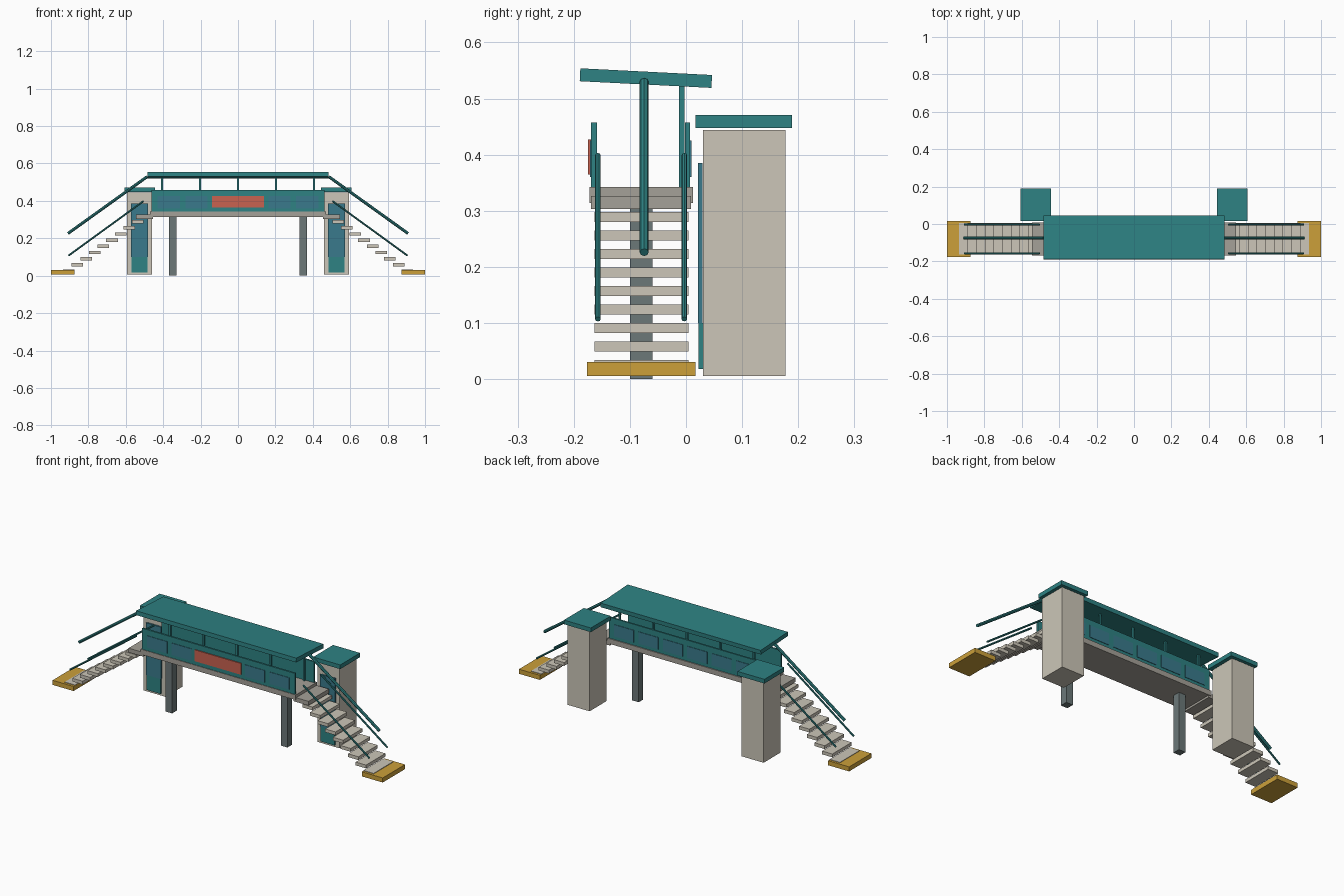
import bpy, math
from mathutils import Vector

if "Cube" in bpy.data.objects:
    bpy.data.objects.remove(bpy.data.objects["Cube"])


def material(name, r, g, b):
    m = bpy.data.materials.new(name)
    lin = lambda c: ((c / 255 + 0.055) / 1.055) ** 2.4
    m.diffuse_color = (lin(r), lin(g), lin(b), 1)
    m.use_nodes = True
    m.node_tree.nodes["Principled BSDF"].inputs["Base Color"].default_value = m.diffuse_color
    return m


TEAL = material("teal paint", 46, 130, 131)
STONE = material("pale concrete", 204, 198, 184)
GREY = material("deck concrete", 165, 161, 152)
STEEL = material("dark grey steel", 108, 120, 121)
YELLOW = material("yellow paving", 204, 160, 58)
RED = material("red panel", 200, 98, 80)
BLUE = material("blue glass", 58, 122, 140)


def box(name, x, y, z, mat):
    """Box from (min, max) ranges on each axis."""
    bpy.ops.mesh.primitive_cube_add(size=1)
    o = bpy.context.object
    o.name = name
    for v in o.data.vertices:
        v.co = [r[0] if c < 0 else r[1] for c, r in zip(v.co, (x, y, z))]
    o.data.materials.append(mat)
    return o


def rod(name, a, b, radius, mat, sides=8):
    a, b = Vector(a), Vector(b)
    d = b - a
    bpy.ops.mesh.primitive_cylinder_add(
        vertices=sides, radius=radius, depth=d.length, location=(a + b) / 2,
        rotation=d.to_track_quat('Z', 'Y').to_euler())
    o = bpy.context.object
    o.name = name
    o.data.materials.append(mat)
    return o


def span(s, a, b):
    """Range a..b on the side s (+1 right, -1 left)."""
    return tuple(sorted((s * a, s * b)))


# Bridge deck and side walls
box("deck", (-0.47, 0.47), (-0.172, 0.0125), (0.314, 0.342), GREY)
box("front_wall", (-0.463, 0.463), (-0.169, -0.159), (0.342, 0.457), TEAL)
box("back_wall", (-0.463, 0.463), (-0.002, 0.007), (0.342, 0.457), TEAL)

# Glass panels on both walls, red panel in the middle of the front
for i in range(6):
    cx = (i - 2.5) * 0.148
    xr = (cx - 0.06, cx + 0.06)
    box("back_window", xr, (0.006, 0.0095), (0.36, 0.425), BLUE)
    if i not in (2, 3):
        box("front_window", xr, (-0.1715, -0.168), (0.36, 0.425), BLUE)
box("red_front_panel", (-0.14, 0.14), (-0.1745, -0.168), (0.365, 0.427), RED)

# Tilted roof on a single row of posts
roof = box("roof", (-0.485, 0.485), (-0.1175, 0.1175), (-0.0115, 0.0115), TEAL)
roof.location = (0, -0.0715, 0.5365)
roof.rotation_euler.x = math.radians(-2.9)
for i in range(5):
    cx = (i - 2) * 0.203
    box("roof_post", (cx - 0.005, cx + 0.005), (-0.0125, -0.003), (0.34, 0.524), TEAL)

for s in (-1, 1):
    # Support leg
    box("support_leg", span(s, 0.329, 0.369), (-0.1, -0.06), (0, 0.316), STEEL)

    # Staircase with landing and yellow foot pad
    box("landing", span(s, 0.455, 0.545), (-0.169, 0.009), (0.303, 0.326), GREY)
    for i in range(9):
        cx, top = 0.535 + 0.0462 * i, 0.298 - 0.033 * i
        box("stair_step", span(s, cx - 0.031, cx + 0.031), (-0.163, 0.0045),
            (top - 0.018, top), STONE)
    box("foot_pad", span(s, 0.873, 1.0), (-0.176, 0.017), (0.006, 0.031), YELLOW)

    # Handrails and overhead rail
    for y in (-0.157, -0.003):
        rod("handrail", (s * 0.505, y, 0.399), (s * 0.907, y, 0.107), 0.005, TEAL)
    rod("overhead_rail", (s * 0.485, -0.0745, 0.53), (s * 0.909, -0.0745, 0.226),
        0.008, TEAL)

    # Lift tower with cap and glazed door
    box("lift_tower", span(s, 0.46, 0.594), (0.03, 0.177), (0.006, 0.444), STONE)
    box("tower_cap", span(s, 0.444, 0.607), (0.017, 0.189), (0.448, 0.471), TEAL)
    box("door_glass", span(s, 0.482, 0.572), (0.021, 0.0295), (0.1, 0.385), BLUE)
    box("door_base", span(s, 0.484, 0.57), (0.022, 0.0305), (0.018, 0.1), TEAL)
